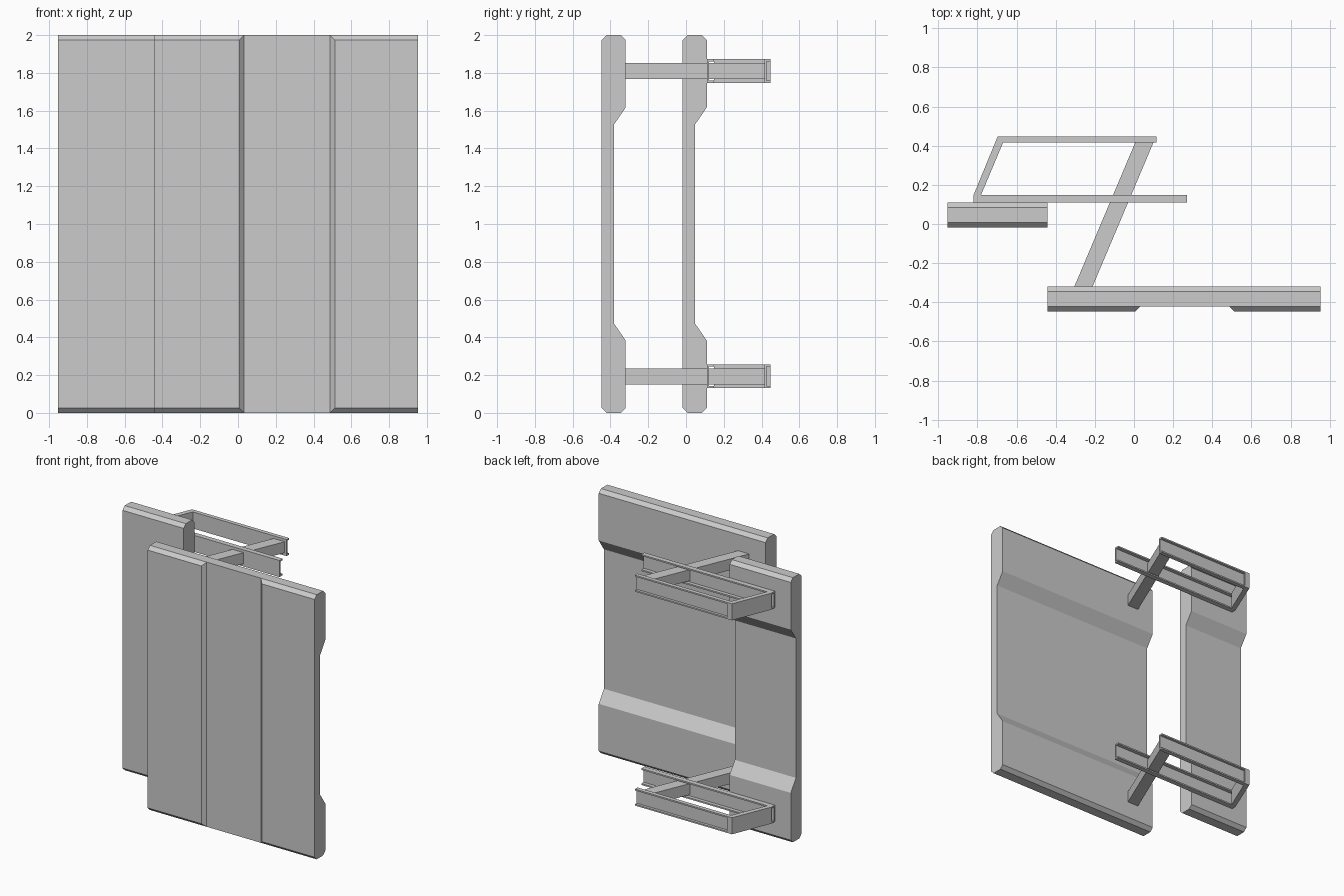
import bpy, bmesh

if "Cube" in bpy.data.objects:
    bpy.data.objects.remove(bpy.data.objects["Cube"])


def loft(name, rings):
    """Closed solid through matching rings of 3D points."""
    bm = bmesh.new()
    rows = [[bm.verts.new(p) for p in ring] for ring in rings]
    n = len(rows[0])
    for a, b in zip(rows, rows[1:]):
        for i in range(n):
            j = (i + 1) % n
            bm.faces.new((a[i], a[j], b[j], b[i]))
    bm.faces.new(rows[0][::-1])
    bm.faces.new(rows[-1])
    bmesh.ops.remove_doubles(bm, verts=bm.verts, dist=1e-4)
    bmesh.ops.recalc_face_normals(bm, faces=bm.faces)
    me = bpy.data.meshes.new(name)
    bm.to_mesh(me)
    bm.free()
    ob = bpy.data.objects.new(name, me)
    bpy.context.collection.objects.link(ob)
    return ob


def panel_ring(x, y, grooved=False):
    """Door panel side profile; y is the front face, grooves lose the chamfer."""
    c, d = 0.026, 0.128
    f, e = (c, 0) if grooved else (0, c)
    half = [(f, 2 - e), (c, 2), (d - c, 2), (d, 2 - c), (d, 1.617), (0.066, 1.527)]
    prof = half + [(a, 2 - z) for a, z in reversed(half)]
    return [(x, y + a, z) for a, z in prof]


def prism(name, pts, zc, h):
    return loft(name, [[(x, y, z) for x, y in pts] for z in (zc - h / 2, zc + h / 2)])


def channel(name, x0, x1, y0, y1, zc, h, t=0.011):
    """C-section rail, open towards the back."""
    b, w = zc - h / 2, zc + h / 2
    sec = [(y0, b), (y1, b), (y1, b + t), (y0 + t, b + t),
           (y0 + t, w - t), (y1, w - t), (y1, w), (y0, w)]
    return loft(name, [[(x, y, z) for y, z in sec] for x in (x0, x1)])


# Door panels: the wide one has a shallow vertical recess in front
loft("narrow_panel", [panel_ring(x, -0.018) for x in (-0.953, -0.442)])
loft("wide_panel", [panel_ring(x, -0.447, g) for x, g in (
    (-0.442, False), (0.007, False), (0.033, True),
    (0.487, True), (0.513, False), (0.953, False))])

# Upper and lower guide brackets
for tag, zc in (("lower", 0.193), ("upper", 1.81)):
    channel(tag + "_front_rail", -0.82, 0.27, 0.11, 0.148, zc, 0.125)
    channel(tag + "_rear_rail", -0.672, 0.115, 0.416, 0.447, zc, 0.125)
    prism(tag + "_slanted_link", [(-0.82, 0.148), (-0.782, 0.148),
                                  (-0.656, 0.447), (-0.697, 0.447)], zc, 0.125)
    prism(tag + "_swing_arm", [(-0.305, -0.32), (-0.212, -0.32),
                               (0.1, 0.418), (0.007, 0.418)], zc, 0.084)
